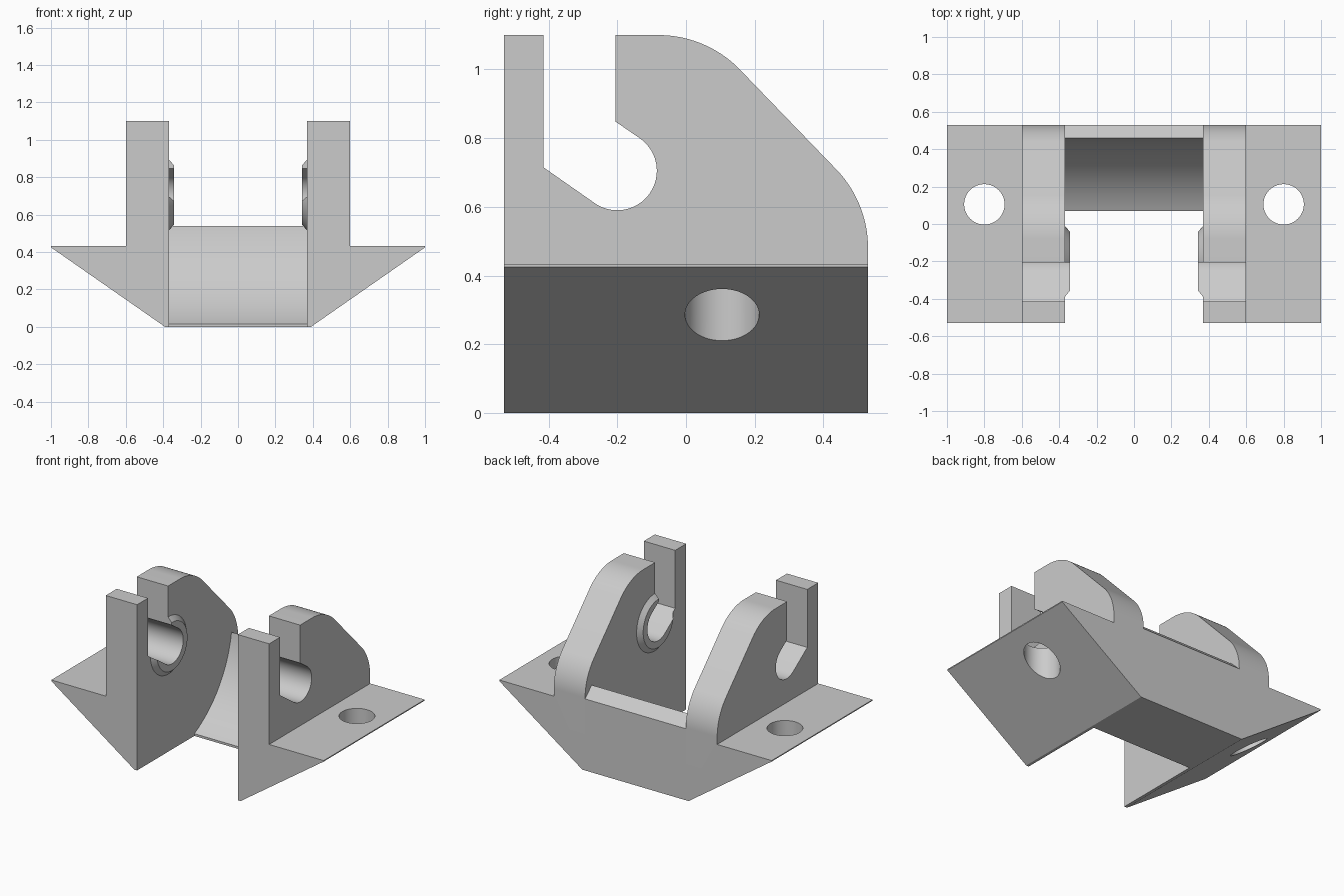
import bpy
import bmesh
from math import cos, sin, radians, sqrt, atan2, degrees

if "Cube" in bpy.data.objects:
    bpy.data.objects.remove(bpy.data.objects["Cube"], do_unlink=True)

grey = bpy.data.materials.new("plain_grey")
grey.use_nodes = True
colour = (0.6, 0.6, 0.6, 1)
grey.diffuse_color = colour
grey.node_tree.nodes["Principled BSDF"].inputs["Base Color"].default_value = colour


def arc(cu, cv, r, a0, a1, steps=24):
    """Points on an arc, angles in degrees."""
    angles = [radians(a0 + (a1 - a0) * i / steps) for i in range(steps + 1)]
    return [(cu + r * cos(a), cv + r * sin(a)) for a in angles]


def finish(name, bm):
    bmesh.ops.recalc_face_normals(bm, faces=bm.faces)
    mesh = bpy.data.meshes.new(name)
    bm.to_mesh(mesh)
    bm.free()
    mesh.materials.append(grey)
    ob = bpy.data.objects.new(name, mesh)
    bpy.context.collection.objects.link(ob)
    return ob


def prism(name, profile, axis, start, end):
    """Extrude a 2D profile along x (profile in y, z), y (x, z) or z (x, y)."""
    place = {"x": lambda u, v, t: (t, u, v),
             "y": lambda u, v, t: (u, t, v),
             "z": lambda u, v, t: (u, v, t)}[axis]
    bm = bmesh.new()
    face = bm.faces.new([bm.verts.new(place(u, v, start)) for u, v in profile])
    side = bmesh.ops.extrude_face_region(bm, geom=[face])
    verts = [g for g in side["geom"] if isinstance(g, bmesh.types.BMVert)]
    bmesh.ops.translate(bm, verts=verts, vec=place(0, 0, end - start))
    return finish(name, bm)


def activate(ob):
    bpy.ops.object.select_all(action="DESELECT")
    ob.select_set(True)
    bpy.context.view_layer.objects.active = ob


def boolean(ob, cutter, operation):
    mod = ob.modifiers.new("cut", "BOOLEAN")
    mod.operation, mod.object, mod.solver = operation, cutter, "EXACT"
    activate(ob)
    bpy.ops.object.modifier_apply(modifier=mod.name)


def smooth(ob):
    activate(ob)
    bpy.ops.object.shade_smooth_by_angle(angle=radians(25))


def mirror_copy(ob, name):
    bm = bmesh.new()
    bm.from_mesh(ob.data)
    for v in bm.verts:
        v.co.x = -v.co.x
    twin = finish(name, bm)
    smooth(ob)
    smooth(twin)


PIN_Y, PIN_Z, PIN_R = -0.2, 0.705, 0.115
INNER, OUTER, TOP, DEPTH = 0.37, 0.6, 1.1, 0.53

# Side bracket: front silhouette intersected with the rounded side silhouette
bracket = prism("left_bracket", [(INNER, 0), (0.39, 0), (1, 0.425), (1, 0.432),
                (OUTER, 0.432), (OUTER, TOP), (INNER, TOP)], "y", -DEPTH, DEPTH)
side = [(-0.7, -0.2), (DEPTH, -0.2)] + arc(0.2, 0.48, 0.33, 0, 45) \
    + arc(-0.08, 0.77, 0.33, 45, 90) + [(-0.08, 1.3), (-0.7, 1.3)]
side_cutter = prism("side_cutter", side, "x", 0.2, 1.2)
boolean(bracket, side_cutter, "INTERSECT")

# Angled slot that ends in a round seat
slot = [(-0.415, 1.2), (-0.205, 1.2), (-0.205, 0.848)] \
    + arc(PIN_Y, PIN_Z, PIN_R, 55, -125, 40) + [(-0.415, 0.715)]
slot_cutter = prism("slot_cutter", slot, "x", 0.2, 0.8)
boolean(bracket, slot_cutter, "DIFFERENCE")

# Vertical screw hole through the wing
hole_cutter = prism("hole_cutter", arc(0.8, 0.105, 0.108, 0, 354.375, 63), "z", -0.1, 0.6)
boolean(bracket, hole_cutter, "DIFFERENCE")

# Chamfered boss around the seat on the inner face
boss = prism("left_boss", arc(PIN_Y, PIN_Z, 0.19, 0, 354.375, 63), "x", INNER, 0.343)
for v in boss.data.vertices:
    if v.co.x < 0.36:
        v.co.y = PIN_Y + (v.co.y - PIN_Y) * 0.84
        v.co.z = PIN_Z + (v.co.z - PIN_Z) * 0.84
boolean(boss, slot_cutter, "DIFFERENCE")

for cutter in (side_cutter, slot_cutter, hole_cutter):
    bpy.data.objects.remove(cutter, do_unlink=True)
mirror_copy(bracket, "right_bracket")
mirror_copy(boss, "right_boss")

# Cross web with a hollow front and a chamfered back edge
y0, z0, y1, z1, r = 0.07, 0.015, 0.46, 0.54, 0.7
chord = sqrt((y1 - y0) ** 2 + (z1 - z0) ** 2)
rise = sqrt(r * r - chord * chord / 4)
cy = (y0 + y1) / 2 - rise * (z1 - z0) / chord
cz = (z0 + z1) / 2 + rise * (y1 - y0) / chord
hollow = arc(cy, cz, r, degrees(atan2(z0 - cz, y0 - cy)),
             degrees(atan2(z1 - cz, y1 - cy)), 32)
web = prism("cross_web", [(y0, 0)] + hollow + [(DEPTH, 0.475), (DEPTH, 0)],
            "x", -INNER, INNER)
smooth(web)
